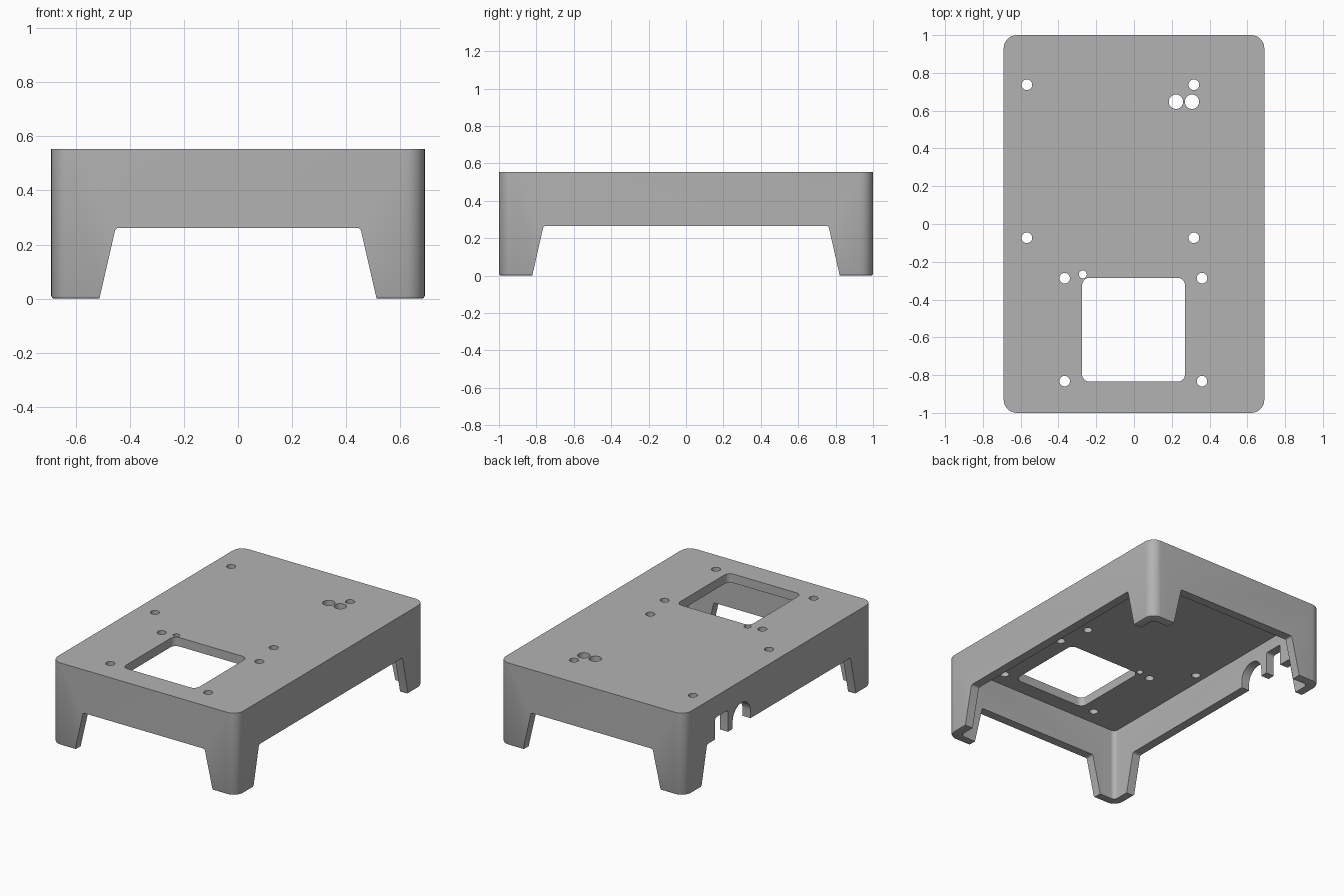
import bpy, bmesh, math
from mathutils import Vector

if "Cube" in bpy.data.objects:
    bpy.data.objects.remove(bpy.data.objects["Cube"])

HX, HY, H = 0.69, 1.0, 0.553      # half width, half depth, height
WALL, PLATE = 0.06, 0.06          # shell thicknesses

grey = bpy.data.materials.new("plain grey")
grey.diffuse_color = (0.448, 0.448, 0.448, 1)
grey.use_nodes = True
grey.node_tree.nodes["Principled BSDF"].inputs["Base Color"].default_value = grey.diffuse_color


def fillet(points, radii, steps=8):
    """Round the corners of a 2D polygon."""
    out = []
    for i, p in enumerate(points):
        p, r = Vector(p), radii[i]
        if r == 0:
            out.append(p)
            continue
        a = (Vector(points[i - 1]) - p).normalized()
        b = (Vector(points[(i + 1) % len(points)]) - p).normalized()
        half = math.acos(max(-1, min(1, a.dot(b)))) / 2
        c = p + (a + b).normalized() * r / math.sin(half)
        t1 = p + a * r / math.tan(half) - c
        t2 = p + b * r / math.tan(half) - c
        a1 = math.atan2(t1.y, t1.x)
        d = math.atan2(t2.y, t2.x) - a1
        d = (d + math.pi) % (2 * math.pi) - math.pi
        for k in range(steps + 1):
            w = a1 + d * k / steps
            out.append(c + Vector((math.cos(w), math.sin(w))) * r)
    return out


def rect(x0, y0, x1, y1, r):
    return fillet([(x0, y0), (x1, y0), (x1, y1), (x0, y1)], [r] * 4)


def circle(x, y, r, n=32):
    return [(x + r * math.cos(2 * math.pi * k / n), y + r * math.sin(2 * math.pi * k / n))
            for k in range(n)]


PLACE = {'x': lambda u, v, w: (w, u, v),
         'y': lambda u, v, w: (u, w, v),
         'z': lambda u, v, w: (u, v, w)}


def loft(name, axis, sections):
    """Closed solid through (profile, position) sections along an axis."""
    bm = bmesh.new()
    rings = [[bm.verts.new(PLACE[axis](p[0], p[1], w)) for p in prof] for prof, w in sections]
    n = len(rings[0])
    for lo, hi in zip(rings, rings[1:]):
        for i in range(n):
            j = (i + 1) % n
            bm.faces.new((lo[i], lo[j], hi[j], hi[i]))
    bm.faces.new(rings[0])
    bm.faces.new(rings[-1])
    bmesh.ops.recalc_face_normals(bm, faces=bm.faces)
    me = bpy.data.meshes.new(name)
    bm.to_mesh(me)
    bm.free()
    ob = bpy.data.objects.new(name, me)
    bpy.context.collection.objects.link(ob)
    me.materials.append(grey)
    return ob


def prism(name, axis, prof, a, b):
    return loft(name, axis, [(prof, a), (prof, b)])


# Outer block with softened feet edges
def outline(inset):
    return rect(-HX + inset, -HY + inset, HX - inset, HY - inset, 0.07 - inset)


body = loft("enclosure_base", 'z', [(outline(0.010), 0), (outline(0.003), 0.003),
                                    (outline(0), 0.010), (outline(0), H)])

cutters = []
# Hollow underside
cutters.append(prism("cavity", 'z', rect(-HX + WALL, -HY + WALL, HX - WALL, HY - WALL, 0.03),
                     -0.2, H - PLATE))


# Tapered openings between the legs
def leg_gap(top, low, z):
    s = (low - top) / z
    e = low + 0.1 * s
    return fillet([(-e, -0.1), (e, -0.1), (top, z), (-top, z)], [0, 0, 0.015, 0.015])


cutters.append(prism("front_back_gap", 'y', leg_gap(0.452, 0.512, 0.262), -1.2, 1.2))
cutters.append(prism("side_gap", 'x', leg_gap(0.762, 0.822, 0.265), -0.9, 0.9))

# Cable openings in the left wall: an arch and a slot
cutters.append(prism("cable_arch", 'x',
                     fillet([(0.30, 0.2), (0.49, 0.2), (0.49, 0.405), (0.30, 0.405)],
                            [0, 0, 0.094, 0.094], 12), -0.8, -0.55))
cutters.append(prism("cable_slot", 'x',
                     fillet([(0.54, 0.2), (0.675, 0.2), (0.675, 0.41), (0.54, 0.41)],
                            [0, 0, 0.015, 0.015]), -0.8, -0.55))

# Window and round holes in the top plate
cutters.append(prism("window", 'z', rect(-0.275, -0.835, 0.27, -0.285, 0.04), 0.4, 0.7))
holes = [(x, y, 0.028) for x in (-0.567, 0.317) for y in (0.737, -0.073)]
holes += [(x, y, 0.028) for x in (-0.367, 0.36) for y in (-0.287, -0.832)]
holes += [(0.222, 0.647, 0.038), (0.307, 0.647, 0.038), (-0.271, -0.267, 0.021)]
for x, y, r in holes:
    cutters.append(prism("hole", 'z', circle(x, y, r), 0.4, 0.7))

# Cut everything, bake the result and drop the cutters
for c in cutters:
    c.hide_render = True
    m = body.modifiers.new(c.name, 'BOOLEAN')
    m.operation, m.solver, m.object = 'DIFFERENCE', 'EXACT', c
baked = bpy.data.meshes.new_from_object(body.evaluated_get(bpy.context.evaluated_depsgraph_get()))
body.modifiers.clear()
body.data = baked
for c in cutters:
    bpy.data.objects.remove(c)

bpy.ops.object.select_all(action='DESELECT')
body.select_set(True)
bpy.context.view_layer.objects.active = body
bpy.ops.object.shade_smooth_by_angle(angle=math.radians(30))
